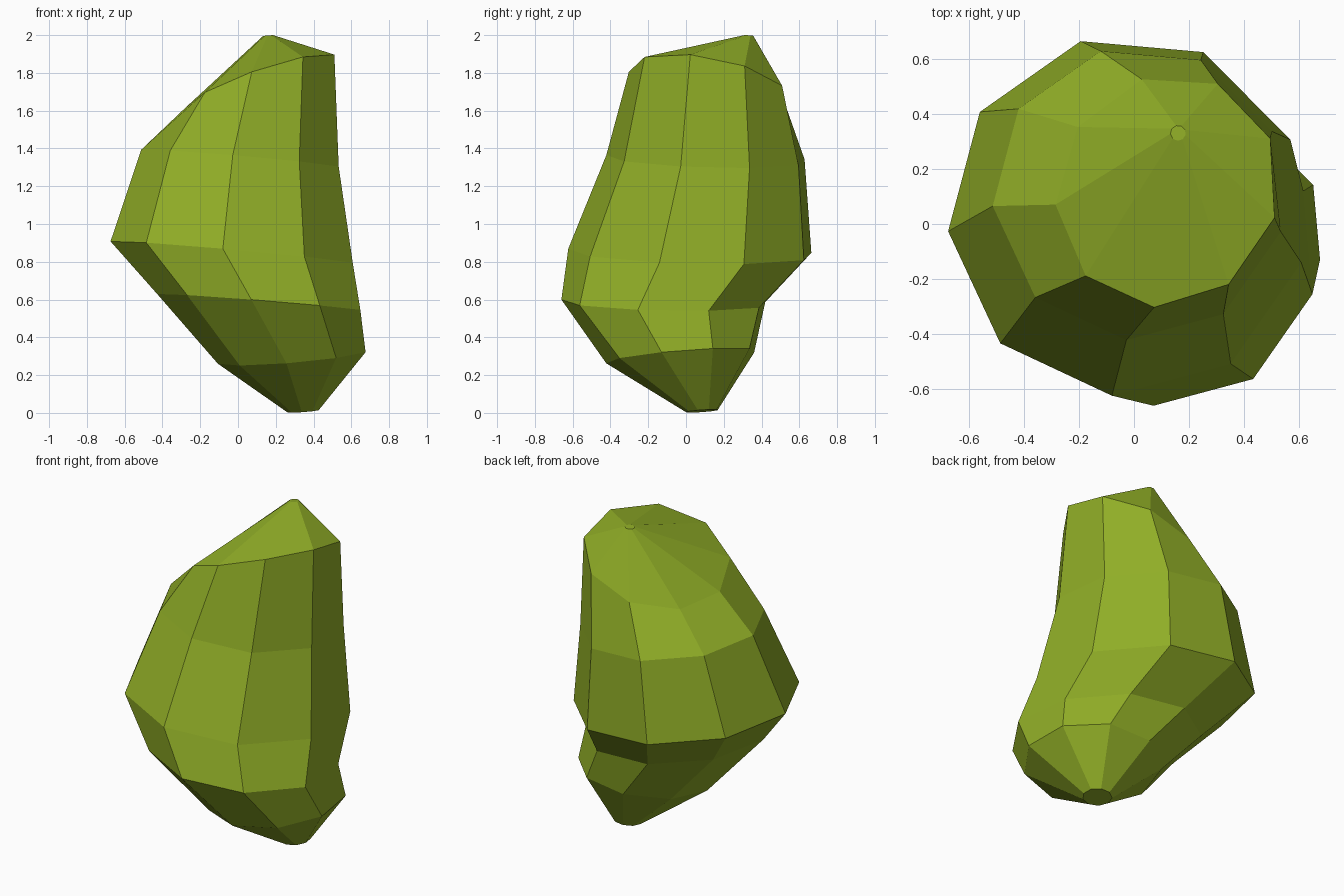
import bpy
import bmesh
from math import cos, sin, radians
from mathutils import Vector

cube = bpy.data.objects.get("Cube")
if cube:
    bpy.data.objects.remove(cube, do_unlink=True)

SIDES = 9
START = radians(25)

# Tilted rings from bottom to top: centre, radius, slope of the ring plane in x and y
RINGS = [
    ((0.345, 0.085, 0.01), 0.085, 0.07, 0.07),
    ((0.29, -0.025, 0.297), 0.40, 0.085, 0.08),
    ((0.118, -0.112, 0.585), 0.55, -0.08, -0.02),
    ((-0.024, 0.03, 0.848), 0.656, -0.09, -0.025),
    ((0.018, 0.111, 1.345), 0.535, -0.087, -0.03),
    ((0.121, 0.12, 1.742), 0.43, 0.35, -0.19),
    ((0.16, 0.33, 1.997), 0.028, 0.08, -0.05),
]


def add_ring(bm, centre, radius, slope_x, slope_y):
    """Add one tilted circle of vertices."""
    normal = Vector((-slope_x, -slope_y, 1)).normalized()
    tilt = Vector((0, 0, 1)).rotation_difference(normal)
    ring = []
    for i in range(SIDES):
        a = START + radians(360) * i / SIDES
        offset = Vector((cos(a), sin(a), 0)) * radius
        ring.append(bm.verts.new(Vector(centre) + tilt @ offset))
    return ring


# Leaf green skin
skin = bpy.data.materials.new("leaf_green")
skin.use_nodes = True
green = (0.28, 0.42, 0.02, 1)
skin.diffuse_color = green
bsdf = next(n for n in skin.node_tree.nodes if n.type == "BSDF_PRINCIPLED")
bsdf.inputs["Base Color"].default_value = green
bsdf.inputs["Roughness"].default_value = 0.8

# Lumpy body lofted through the rings, with flat end caps
bm = bmesh.new()
rings = [add_ring(bm, *r) for r in RINGS]
for low, high in zip(rings, rings[1:]):
    for i in range(SIDES):
        j = (i + 1) % SIDES
        bm.faces.new((low[i], low[j], high[j], high[i]))
bm.faces.new(reversed(rings[0]))
bm.faces.new(rings[-1])
bmesh.ops.recalc_face_normals(bm, faces=bm.faces)

mesh = bpy.data.meshes.new("fruit_body")
bm.to_mesh(mesh)
bm.free()
mesh.materials.append(skin)
body = bpy.data.objects.new("fruit_body", mesh)
bpy.context.collection.objects.link(body)
